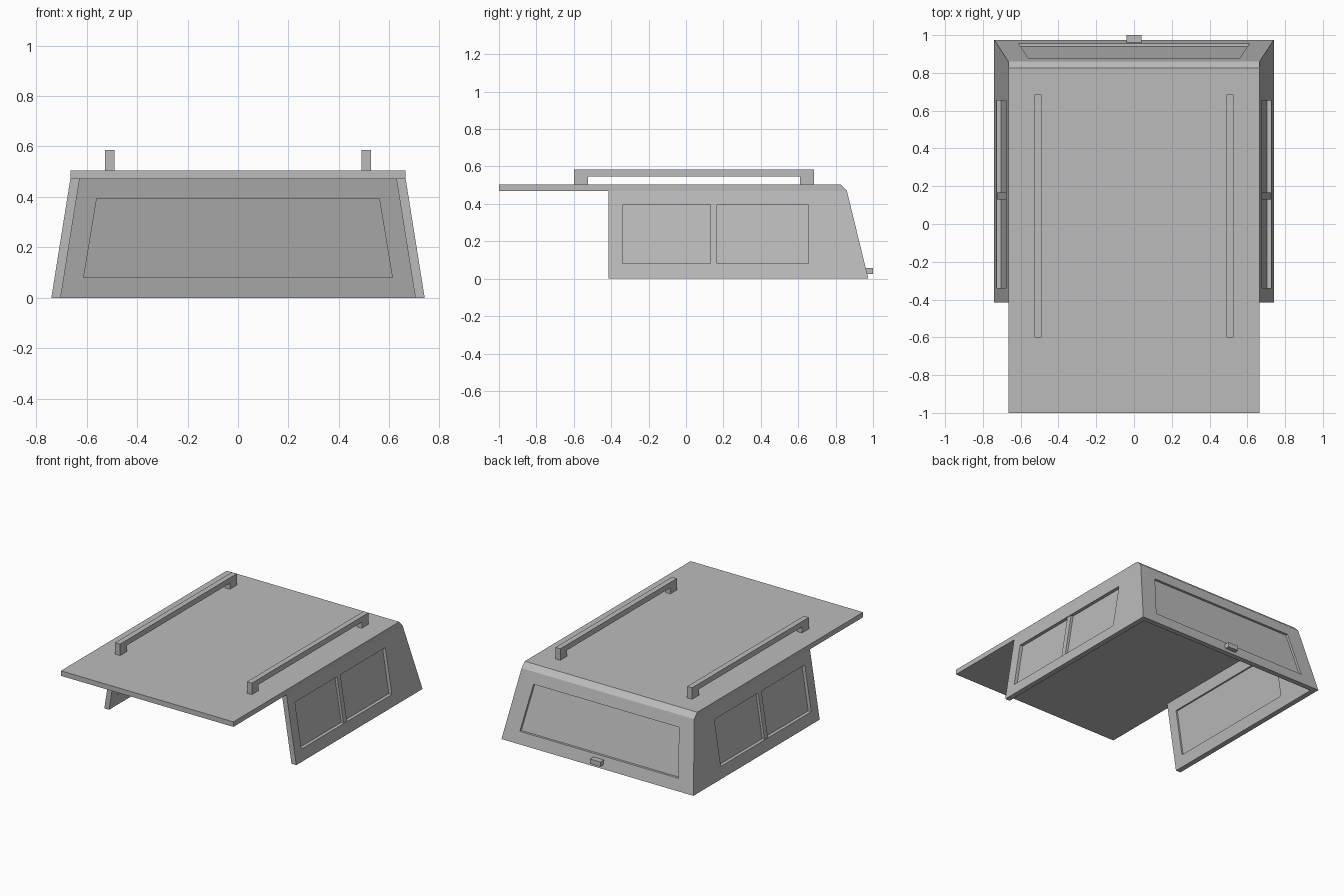
import bpy
import bmesh
from mathutils import Vector

cube = bpy.data.objects.get("Cube")
if cube:
    bpy.data.objects.remove(cube, do_unlink=True)

grey = bpy.data.materials.new("canopy grey")
grey.use_nodes = True
COLOUR = (0.5, 0.5, 0.5, 1)
grey.diffuse_color = COLOUR
grey.node_tree.nodes["Principled BSDF"].inputs["Base Color"].default_value = COLOUR

# Main dimensions
HALF_BASE, HALF_ROOF = 0.74, 0.665
FRONT, BACK_BASE, BACK_TOP = -0.415, 0.975, 0.86
EAVE, ROOF_TOP, THICK = 0.47, 0.505, 0.037
SILL, HEAD = 0.08, 0.393


def side_x(z):
    return HALF_BASE + (HALF_ROOF - HALF_BASE) * z / EAVE


def back_y(z):
    return BACK_BASE + (BACK_TOP - BACK_BASE) * z / EAVE


def add_face(bm, points):
    bm.faces.new([bm.verts.new(p) for p in points])


def ring(bm, a, b, skip=()):
    """Join two four-sided loops with quads."""
    for i in range(4):
        if i not in skip:
            j = (i + 1) % 4
            add_face(bm, (a[i], a[j], b[j], b[i]))


def finish(name, bm):
    bmesh.ops.remove_doubles(bm, verts=bm.verts, dist=0.0001)
    bmesh.ops.recalc_face_normals(bm, faces=bm.faces)
    mesh = bpy.data.meshes.new(name)
    bm.to_mesh(mesh)
    bm.free()
    mesh.materials.append(grey)
    obj = bpy.data.objects.new(name, mesh)
    bpy.context.collection.objects.link(obj)
    return obj


def hexahedron(name, a, b):
    bm = bmesh.new()
    add_face(bm, a)
    add_face(bm, b)
    ring(bm, a, b)
    return finish(name, bm)


def extrude_profile(name, profile, x0, x1):
    """Extrude a (y, z) outline along x."""
    bm = bmesh.new()
    face = bm.faces.new([bm.verts.new((x0, y, z)) for y, z in profile])
    new = bmesh.ops.extrude_face_region(bm, geom=[face])["geom"]
    bmesh.ops.translate(bm, vec=(x1 - x0, 0, 0),
                        verts=[v for v in new if isinstance(v, bmesh.types.BMVert)])
    return finish(name, bm)


def wall(bm, outer, inner, window, offset, recess_out, recess_in, joined):
    """Wall with a pane recessed from both faces; joined edges get no rim."""
    window = [Vector(p) for p in window]
    offset = Vector(offset)
    for loop, start, stop in ((outer, 0, recess_out), (inner, 1, 1 - recess_in)):
        opening = [p + offset * start for p in window]
        pane = [p + offset * stop for p in window]
        ring(bm, loop, opening)
        ring(bm, opening, pane)
        add_face(bm, pane)
    ring(bm, outer, inner, joined)


# Side and back walls, mitred together at the corners
shell = bmesh.new()
for s in (1, -1):
    outer = [(s * side_x(z), y, z) for y, z in
             ((FRONT, 0), (BACK_BASE, 0), (BACK_TOP, EAVE), (FRONT, EAVE))]
    inner = [(s * (side_x(z) - THICK), y, z) for y, z in
             ((FRONT, 0), (BACK_BASE - THICK, 0), (BACK_TOP - THICK, EAVE), (FRONT, EAVE))]
    window = [(s * side_x(z), y, z) for y, z in
              ((-0.34, SILL), (0.655, SILL), (0.655, HEAD), (-0.34, HEAD))]
    wall(shell, outer, inner, window, (-s * THICK, 0, 0), 0.62, 0.3, (1,))

corners = ((-1, 0), (1, 0), (1, EAVE), (-1, EAVE))
outer = [(s * side_x(z), back_y(z), z) for s, z in corners]
inner = [(s * (side_x(z) - THICK), back_y(z) - THICK, z) for s, z in corners]
window = [(x, back_y(z), z) for x, z in
          ((-0.612, SILL), (0.612, SILL), (0.56, HEAD), (-0.56, HEAD))]
wall(shell, outer, inner, window, (0, -THICK, 0), 0.45, 0.35, (1, 3))
finish("canopy_walls", shell)

# Roof slab overhanging the front, with a bevelled rear edge
extrude_profile("roof", ((-1, EAVE), (BACK_TOP, EAVE), (0.825, ROOF_TOP), (-1, ROOF_TOP)),
                -HALF_ROOF, HALF_ROOF)

for s, side in ((1, "left"), (-1, "right")):
    # Upright bar in the middle of each side window
    bar = [[(s * (side_x(z) - depth), y, z) for y, z in
            ((0.13, SILL), (0.167, SILL), (0.167, HEAD), (0.13, HEAD))]
           for depth in (0.005, 0.025)]
    hexahedron(side + "_window_bar", *bar)

    # Roof rail with a foot at each end
    extrude_profile(side + "_roof_rail",
                    ((-0.6, ROOF_TOP), (-0.6, 0.585), (0.685, 0.585), (0.685, ROOF_TOP),
                     (0.61, ROOF_TOP), (0.61, 0.547), (-0.525, 0.547), (-0.525, ROOF_TOP)),
                    s * 0.489, s * 0.527)

# Rear latch
extrude_profile("rear_latch", ((0.965, 0.025), (1, 0.025), (1, 0.058), (0.955, 0.058)),
                -0.04, 0.04)
